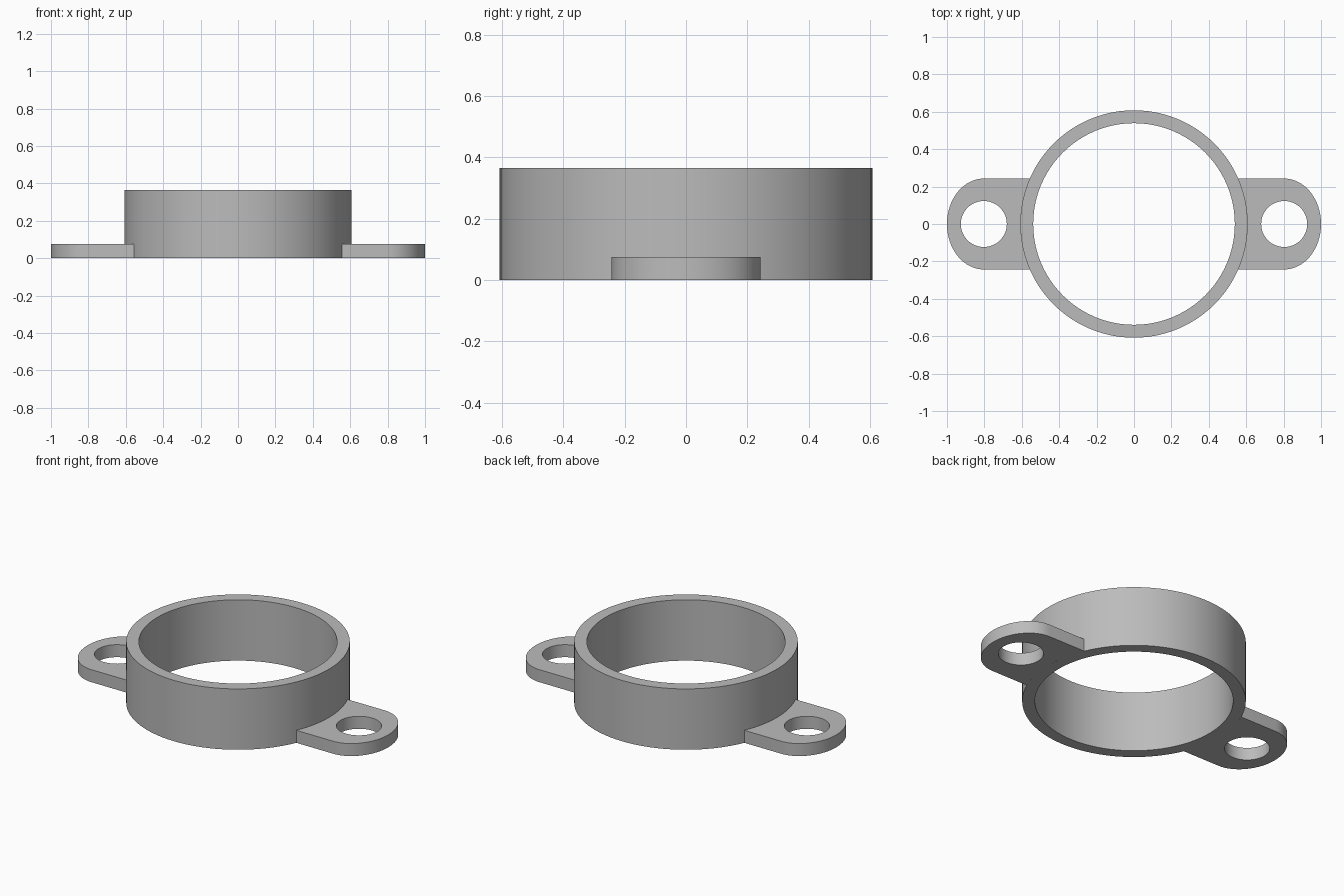
import bpy, bmesh
from math import sin, cos, pi, asin, radians

cube = bpy.data.objects.get("Cube")
if cube:
    bpy.data.objects.remove(cube, do_unlink=True)

R_OUT, R_IN, RING_H = 0.608, 0.539, 0.365
LUG_X, LUG_W, LUG_H, HOLE_R = 0.803, 0.243, 0.075, 0.123

grey = bpy.data.materials.new("plain grey")
grey.use_nodes = True
colour = (0.5, 0.5, 0.5, 1)
grey.diffuse_color = colour
grey.node_tree.nodes["Principled BSDF"].inputs["Base Color"].default_value = colour


def arc(cx, rx, ry, start, end, steps):
    """Points along an elliptical arc, both ends included."""
    angles = [start + (end - start) * i / steps for i in range(steps + 1)]
    return [(cx + rx * cos(a), ry * sin(a)) for a in angles]


def circle(cx, r, steps):
    return arc(cx, r, r, 0, 2 * pi, steps)[:-1]


def plate(name, loops, height):
    """Fill an outline with holes and extrude it up from the ground."""
    bm = bmesh.new()
    edges = []
    for loop in loops:
        verts = [bm.verts.new((x, y, 0)) for x, y in loop]
        edges += [bm.edges.new((a, b)) for a, b in zip(verts, verts[1:] + verts[:1])]
    bmesh.ops.triangle_fill(bm, edges=edges, use_beauty=True, use_dissolve=False)
    extruded = bmesh.ops.extrude_face_region(bm, geom=bm.faces[:], use_keep_orig=True)
    for v in extruded["geom"]:
        if isinstance(v, bmesh.types.BMVert):
            v.co.z = height
    bmesh.ops.recalc_face_normals(bm, faces=bm.faces[:])
    mesh = bpy.data.meshes.new(name)
    bm.to_mesh(mesh)
    bm.free()
    mesh.materials.append(grey)
    obj = bpy.data.objects.new(name, mesh)
    bpy.context.collection.objects.link(obj)
    bpy.ops.object.select_all(action="DESELECT")
    obj.select_set(True)
    bpy.context.view_layer.objects.active = obj
    bpy.ops.object.shade_smooth_by_angle(angle=radians(30))


# Collar
plate("collar_ring", [circle(0, R_OUT, 96), circle(0, R_IN, 96)], RING_H)

# Mounting lugs: rounded tip, inner edge following the collar wall
meet = asin(LUG_W / R_OUT)
tip = arc(LUG_X, 1 - LUG_X, LUG_W, -pi / 2, pi / 2, 32)
root = arc(0, R_OUT, R_OUT, meet, -meet, 14)
for name, side in (("left_lug", 1), ("right_lug", -1)):
    loops = [tip + root, circle(LUG_X, HOLE_R, 48)]
    plate(name, [[(side * x, y) for x, y in loop] for loop in loops], LUG_H)
